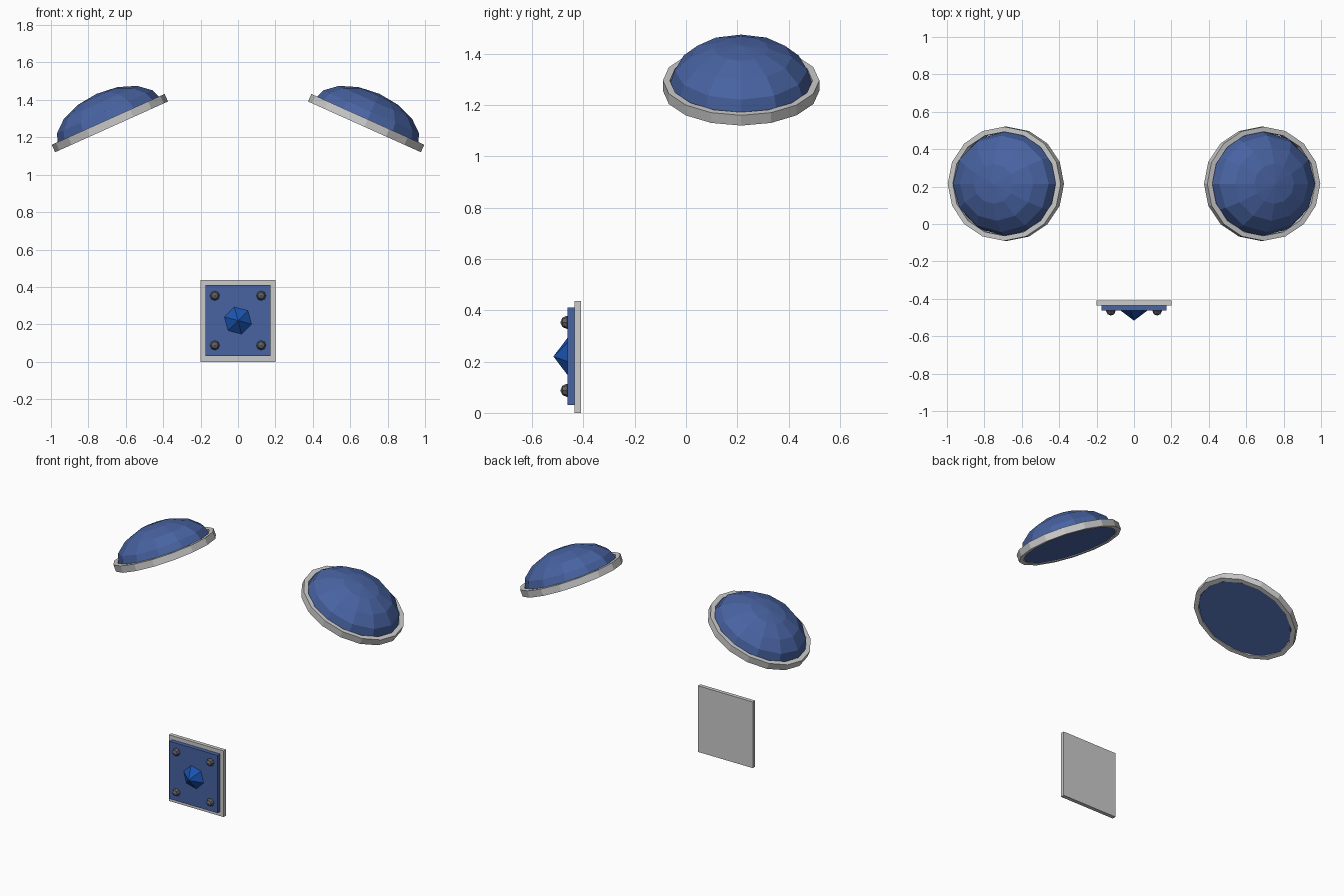
import bpy, bmesh
from math import radians, sin, cos, pi
from mathutils import Matrix, Vector

if "Cube" in bpy.data.objects:
    bpy.data.objects.remove(bpy.data.objects["Cube"])


def material(name, rgb):
    m = bpy.data.materials.new(name)
    m.diffuse_color = (*rgb, 1)
    m.use_nodes = True
    m.node_tree.nodes["Principled BSDF"].inputs["Base Color"].default_value = m.diffuse_color
    return m


blue = material("blue_enamel", (0.065, 0.125, 0.36))
gem_blue = material("gem_blue", (0.01, 0.09, 0.45))
steel = material("dark_steel", (0.12, 0.12, 0.13))


def finish(bm, name, mat=None):
    bmesh.ops.recalc_face_normals(bm, faces=bm.faces)
    me = bpy.data.meshes.new(name)
    bm.to_mesh(me)
    bm.free()
    ob = bpy.data.objects.new(name, me)
    bpy.context.collection.objects.link(ob)
    if mat:
        me.materials.append(mat)
    return ob


def lathe(profile, n, closed):
    """Spin (radius, height) points about z; radius 0 makes a pole."""
    bm = bmesh.new()
    rings = []
    for r, h in profile:
        k = n if r else 1
        rings.append([bm.verts.new((r * cos(2 * pi * i / n), r * sin(2 * pi * i / n), h))
                      for i in range(k)])
    pairs = list(zip(rings, rings[1:])) + ([(rings[-1], rings[0])] if closed else [])
    for a, b in pairs:
        for i in range(n):
            j = (i + 1) % n
            quad = [a[i % len(a)], a[j % len(a)], b[j % len(b)], b[i % len(b)]]
            bm.faces.new(list(dict.fromkeys(quad)))
    return bm


def box(name, lo, hi, mat=None):
    bm = bmesh.new()
    lo, hi = Vector(lo), Vector(hi)
    bmesh.ops.create_cube(bm, size=1, matrix=Matrix.Translation((lo + hi) / 2)
                          @ Matrix.Diagonal((*(hi - lo), 1)))
    return finish(bm, name, mat)


# Shoulder pads: faceted dome in a 16-sided metal rim, tilted outwards
for side, s in (("right", 1), ("left", -1)):
    place = (Matrix.Translation((s * 0.685, 0.215, 1.276))
             @ Matrix.Rotation(s * radians(24.2), 4, 'Y')
             @ Matrix.Diagonal((1.085, 1, 1, 1)))
    if s < 0:
        place = place @ Matrix.Diagonal((-1, 1, 1, 1))
    angles = [radians(a) for a in (0, 22.5, 45, 67.5)]
    dome = [(0, -0.018), (0.28, -0.018)]
    dome += [(0.28 * cos(a), 0.172 * sin(a)) for a in angles] + [(0, 0.172)]
    for name, profile, n, closed, mat in (
            ("shoulder_dome_", dome, 12, False, blue),
            ("shoulder_rim_", [(0.278, -0.022), (0.305, -0.022), (0.305, 0.022), (0.278, 0.022)],
             16, True, None)):
        bm = lathe(profile, n, closed)
        bm.transform(place)
        finish(bm, name + side, mat)

# Belt plate: metal backing and raised blue panel
box("plate_backing", (-0.2, -0.435, 0), (0.2, -0.41, 0.436))
box("plate_panel", (-0.175, -0.462, 0.03), (0.175, -0.434, 0.41), blue)

# Central six-sided gem pointing forwards
to_front = Matrix.Rotation(radians(90), 4, 'X')
bm = lathe([(0, 0), (0.075, 0), (0, 0.055)], 6, False)
bm.transform(Matrix.Translation((0, -0.462, 0.22)) @ to_front @ Matrix.Rotation(radians(-15), 4, 'Z'))
finish(bm, "centre_gem", gem_blue)

# Corner rivets
for i, (x, z) in enumerate([(x, z) for x in (-0.124, 0.124) for z in (0.088, 0.353)]):
    bm = lathe([(0, -0.026), (0.018, -0.018), (0.026, 0), (0.018, 0.018), (0, 0.026)], 8, False)
    bm.transform(Matrix.Translation((x, -0.464, z)) @ to_front)
    finish(bm, f"rivet_{i + 1}", steel)
